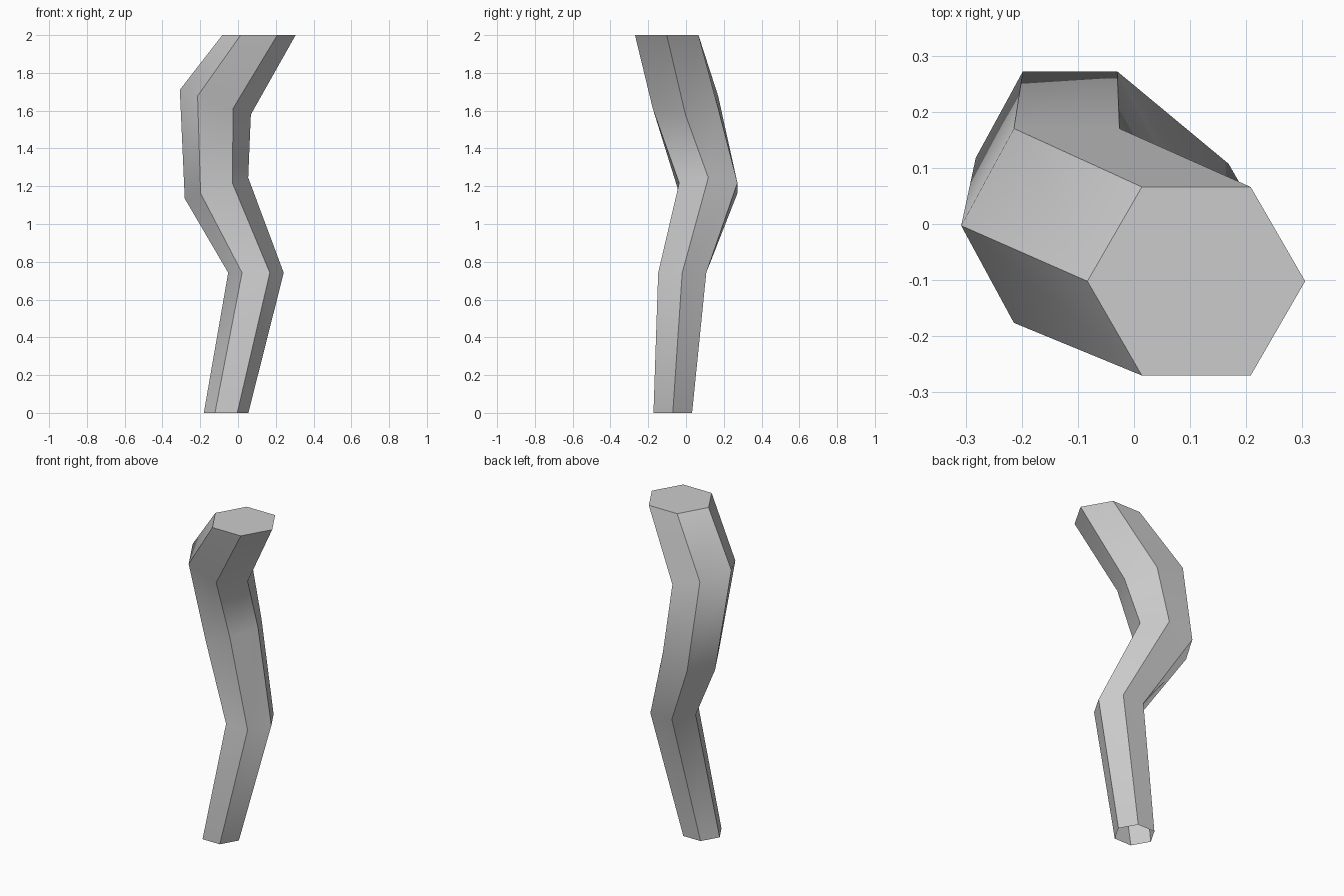
import bpy, bmesh
from math import cos, sin, pi

if "Cube" in bpy.data.objects:
    bpy.data.objects.remove(bpy.data.objects["Cube"])

SIDES = 6
# Rings along the stalk: centre x, y, z, radius, tilt (z rise per x)
RINGS = [
    (-0.063, -0.070, 0.000, 0.118, 0.0),
    (0.095, -0.020, 0.742, 0.147, 0.0),
    (-0.114, 0.118, 1.190, 0.168, 0.328),
    (-0.120, -0.003, 1.645, 0.188, -0.348),
    (0.111, -0.102, 2.000, 0.194, 0.0),
]
# the sideways radius of the two tilted rings keeps the same hexagon in depth
DEPTH = [0.118, 0.147, 0.178, 0.200, 0.194]

bm = bmesh.new()

# Hexagonal rings
rings = []
for (cx, cy, cz, r, tilt), d in zip(RINGS, DEPTH):
    ring = []
    for i in range(SIDES):
        a = 2 * pi * i / SIDES
        dx = r * cos(a)
        ring.append(bm.verts.new((cx + dx, cy + d * sin(a), cz + tilt * dx)))
    rings.append(ring)

# Walls, smooth along the length with hard lengthwise edges
for low, high in zip(rings, rings[1:]):
    for i in range(SIDES):
        j = (i + 1) % SIDES
        face = bm.faces.new((low[i], low[j], high[j], high[i]))
        face.smooth = True
    for i in range(SIDES):
        bm.edges.get((low[i], high[i])).smooth = False

# Flat cap on top; the foot stays open
cap = bm.faces.new(rings[-1])
for edge in cap.edges:
    edge.smooth = False

mesh = bpy.data.meshes.new("bent_stalk")
bm.to_mesh(mesh)
bm.free()
stalk = bpy.data.objects.new("bent_stalk", mesh)
bpy.context.collection.objects.link(stalk)
